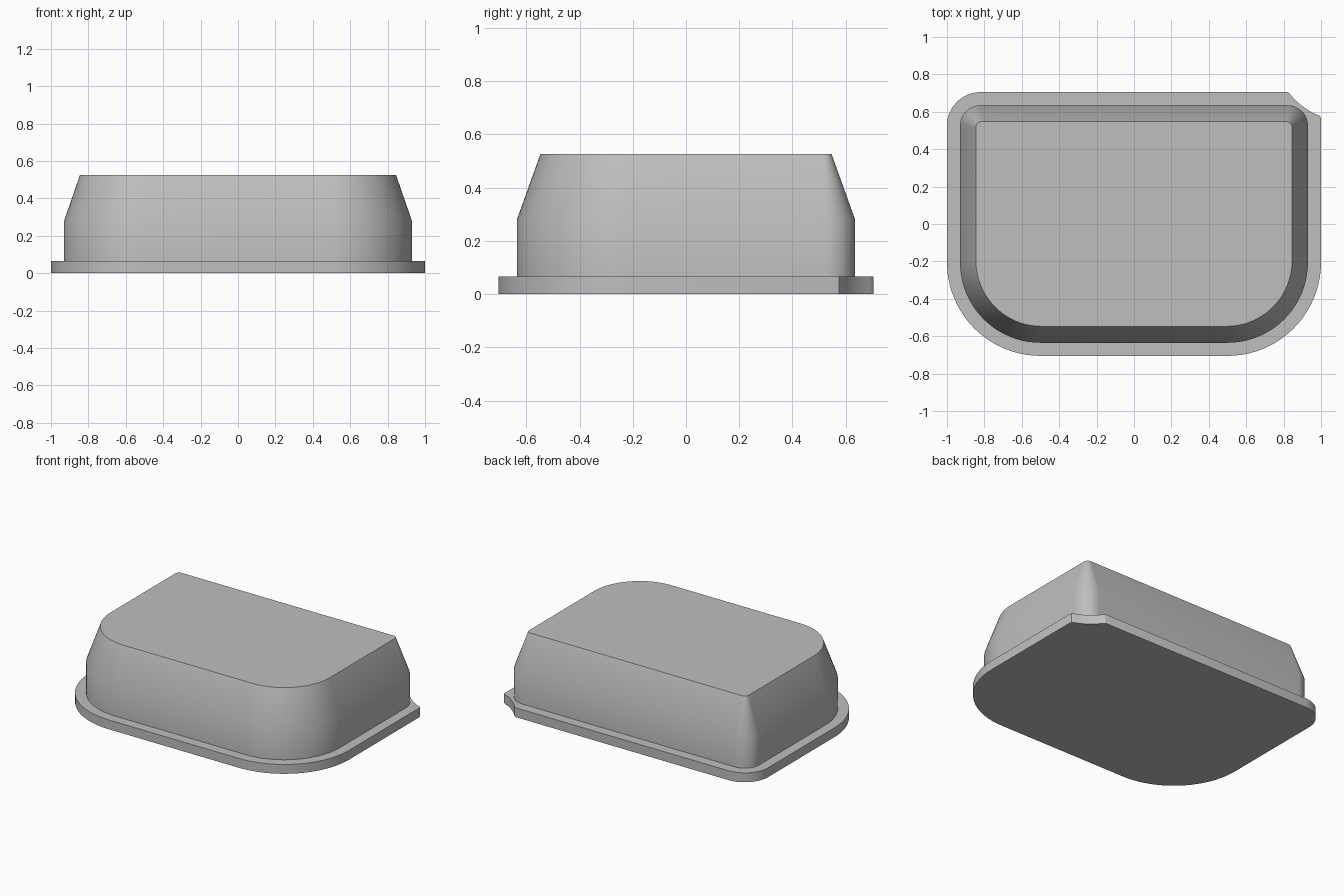
import bpy, bmesh
from math import sin, cos, pi

cube = bpy.data.objects.get("Cube")
if cube:
    bpy.data.objects.remove(cube)

# One matte grey for the whole housing
grey = bpy.data.materials.new("mid grey")
grey.use_nodes = True
colour = (0.52, 0.52, 0.52, 1)
grey.diffuse_color = colour
grey.node_tree.nodes["Principled BSDF"].inputs["Base Color"].default_value = colour

SEG = 20


def arc(cx, cy, r, start):
    """Quarter circle, counter-clockwise from the start angle."""
    return [(cx + r * cos(start + pi / 2 * i / SEG),
             cy + r * sin(start + pi / 2 * i / SEG)) for i in range(SEG + 1)]


def outline(hx, hy, front_r, back_r, back_left=None):
    """Rounded rectangle with large front and small back corners."""
    if back_left is None:
        back_left = arc(hx - back_r, hy - back_r, back_r, 0)
    return (back_left
            + arc(-hx + back_r, hy - back_r, back_r, pi / 2)
            + arc(-hx + front_r, -hy + front_r, front_r, pi)
            + arc(hx - front_r, -hy + front_r, front_r, 1.5 * pi))


def loft(name, sections):
    """Solid skinned through a stack of (z, outline) sections."""
    bm = bmesh.new()
    rings = [[bm.verts.new((x, y, z)) for x, y in pts] for z, pts in sections]
    bm.faces.new(rings[0][::-1])
    bm.faces.new(rings[-1])
    for low, high in zip(rings, rings[1:]):
        for i in range(len(low)):
            j = (i + 1) % len(low)
            bm.faces.new((low[i], low[j], high[j], high[i]))
    mesh = bpy.data.meshes.new(name)
    bm.to_mesh(mesh)
    bm.free()
    mesh.materials.append(grey)
    obj = bpy.data.objects.new(name, mesh)
    bpy.context.collection.objects.link(obj)
    bpy.ops.object.select_all(action="DESELECT")
    obj.select_set(True)
    bpy.context.view_layer.objects.active = obj
    bpy.ops.object.shade_smooth_by_angle(angle=pi / 6)
    return obj


# Base flange, with a hollowed notch in its back left corner
notch = [(1.0, 0.56), (0.996, 0.575), (0.985, 0.583), (0.955, 0.595),
         (0.925, 0.612), (0.895, 0.634), (0.865, 0.66), (0.84, 0.687),
         (0.829, 0.701), (0.82, 0.705)]
flange = outline(1.0, 0.705, 0.5, 0.18, notch)
loft("base_flange", [(0, flange), (0.065, flange)])

# Housing: upright wall, then tapered up to a flat top
wall = outline(0.93, 0.635, 0.43, 0.11)
top = outline(0.845, 0.547, 0.35, 0.03)
loft("housing", [(0.06, wall), (0.28, wall), (0.525, top)])
